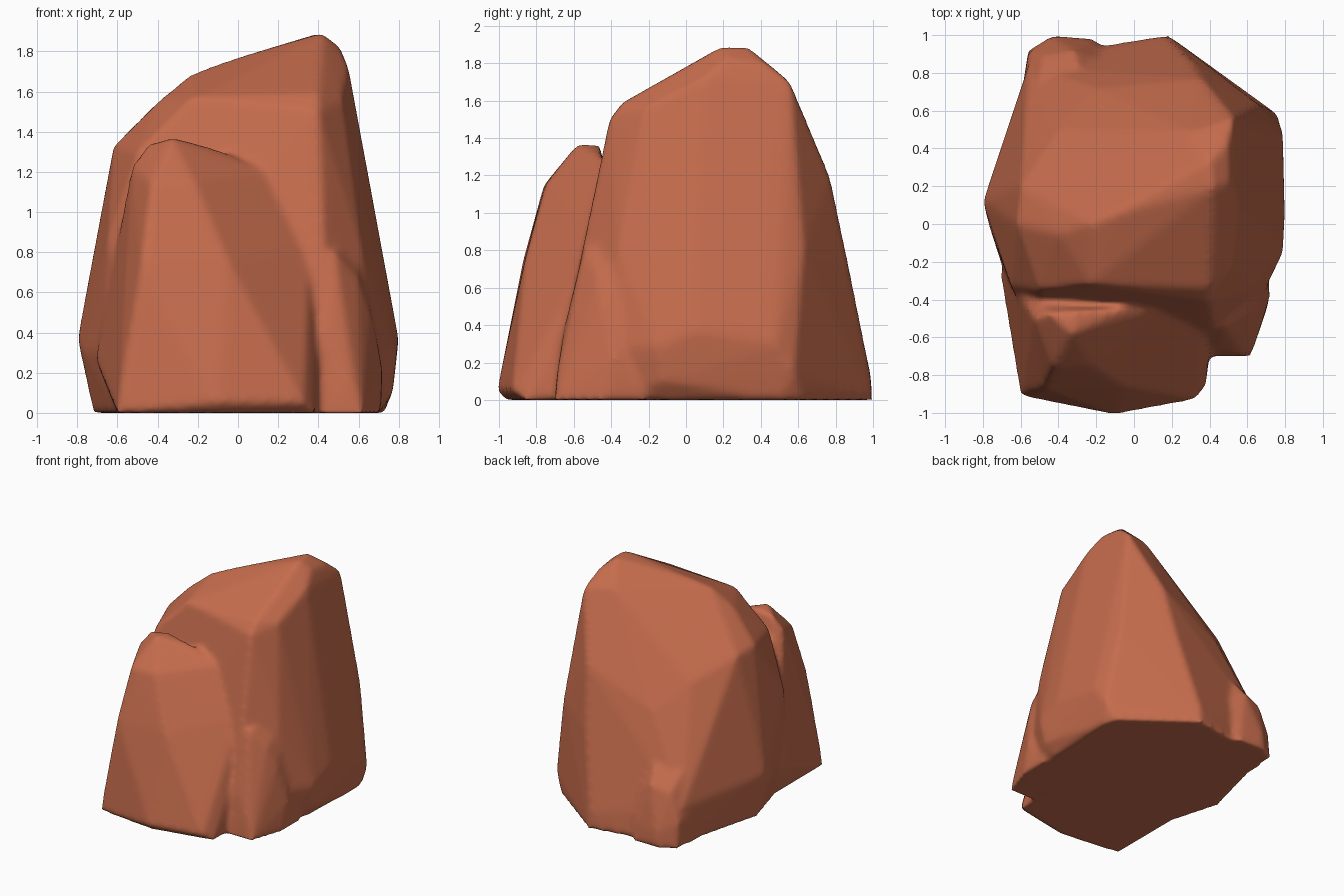
import bpy, bmesh, math

clay = bpy.data.materials.new("terracotta rock")
clay.diffuse_color = (0.56, 0.15, 0.073, 1)


def rock(name, points):
    """One chunk of stone: the convex hull of a few corner points."""
    bm = bmesh.new()
    for p in points:
        bm.verts.new(p)
    hull = bmesh.ops.convex_hull(bm, input=bm.verts[:])
    junk = {v for v in hull["geom_interior"] + hull["geom_unused"]
            if isinstance(v, bmesh.types.BMVert)}
    bmesh.ops.delete(bm, geom=list(junk), context='VERTS')
    bmesh.ops.recalc_face_normals(bm, faces=bm.faces[:])
    me = bpy.data.meshes.new(name)
    bm.to_mesh(me)
    bm.free()
    ob = bpy.data.objects.new(name, me)
    bpy.context.collection.objects.link(ob)
    me.materials.append(clay)
    return ob


# Main boulder: flat base, peak at the right, long slope to the back left
boulder = rock("boulder", [
    # base rim
    (-.72, .12, 0), (-.60, -.30, 0), (-.45, -.55, 0), (.45, -.60, 0), (.62, -.40, 0),
    (.70, -.10, 0), (.73, .50, 0), (.69, .62, 0), (.18, 1.0, 0), (-.2, .94, 0), (-.53, .86, 0),
    # widest belt
    (-.80, .12, .37), (-.77, 0, .30), (-.68, -.28, .30), (-.5, -.62, .2), (.45, -.68, .2),
    (.66, -.42, .3), (.77, -.12, .1), (.79, -.15, .28), (.80, .05, .37), (.79, .48, .3),
    (.76, .58, .15), (.18, .99, .13), (-.56, .84, .3),
])
crown = [
    # shoulders
    (-.62, .0, 1.33), (-.60, .2, 1.3), (-.50, -.35, 1.3), (-.65, -.33, .86), (-.40, .50, 1.15),
    (-.2, .72, .95), (.30, .87, .72), (.36, .77, 1.2), (.66, .63, .8), (.62, -.36, .81),
    # top
    (-.40, -.05, 1.55), (-.23, -.32, 1.57), (-.23, .0, 1.69), (-.1, .05, 1.74), (.1, .15, 1.79),
    (.42, .19, 1.89), (.40, .33, 1.89), (.51, .22, 1.82), (.50, .42, 1.80), (.55, .1, 1.72),
    (.53, .56, 1.70), (.30, .49, 1.73), (.40, -.34, 1.59), (.40, -.41, 1.50), (.52, -.22, 1.56),
]
base = [tuple(v.co) for v in boulder.data.vertices]
bpy.data.objects.remove(boulder)
boulder = rock("boulder", base + crown)

# Slab leaning against the front, its right flank running into the boulder
slab = rock("front_slab", [
    (-.60, -.91, 0), (-.59, -.89, .12), (-.10, -1.01, .05), (.33, -.93, .05), (.38, -.86, 0),
    (-.10, -.96, 0), (.41, -.62, 0), (-.60, -.30, 0), (-.71, -.25, .27), (-.60, -.35, .8),
    (-.53, -.50, 1.23), (-.45, -.47, 1.34), (-.33, -.58, 1.37), (-.30, -.46, 1.36),
    (-.06, -.45, 1.30), (-.43, -.76, 1.15), (-.22, -.75, 1.15), (-.48, -.87, .75),
    (-.05, -.86, .75), (.14, -.45, 1.2), (.36, -.5, .85), (.40, -.62, .4), (.33, -.88, .14),
])

# Chunk at the front right foot
chunk_right = rock("front_right_chunk", [
    (.40, -.70, 0), (.62, -.70, 0), (.57, -.69, .14), (.71, -.43, 0), (.72, -.38, .22),
    (.71, -.2, 0), (.66, -.44, .50), (.60, -.48, .66), (.48, -.55, .80), (.40, -.52, .8),
    (.42, -.65, .4), (.54, -.63, .4), (.60, -.25, .85), (.40, -.3, .5),
])

# Chunk at the back left foot
chunk_back = rock("back_left_chunk", [
    (-.56, .92, 0), (-.43, 1.0, 0), (-.21, .98, 0), (-.43, .99, .13), (-.24, .97, .14),
    (-.56, .90, .2), (-.48, .89, .42), (-.32, .92, .46), (-.50, .76, .55), (-.28, .80, .62),
    (-.16, .90, 0), (-.60, .65, 0), (-.60, .65, .3), (-.1, .85, .3),
])

# Fuse the chunks into one weathered rock with softened joints
bpy.ops.object.select_all(action='DESELECT')
for ob in (boulder, slab, chunk_right, chunk_back):
    ob.select_set(True)
bpy.context.view_layer.objects.active = boulder
bpy.ops.object.join()
boulder.name = "rock"
fuse = boulder.modifiers.new("fuse", 'REMESH')
fuse.mode = 'VOXEL'
fuse.voxel_size = 0.02
fuse.use_smooth_shade = True
soft = boulder.modifiers.new("soften", 'SMOOTH')
soft.factor = 0.5
soft.iterations = 10
